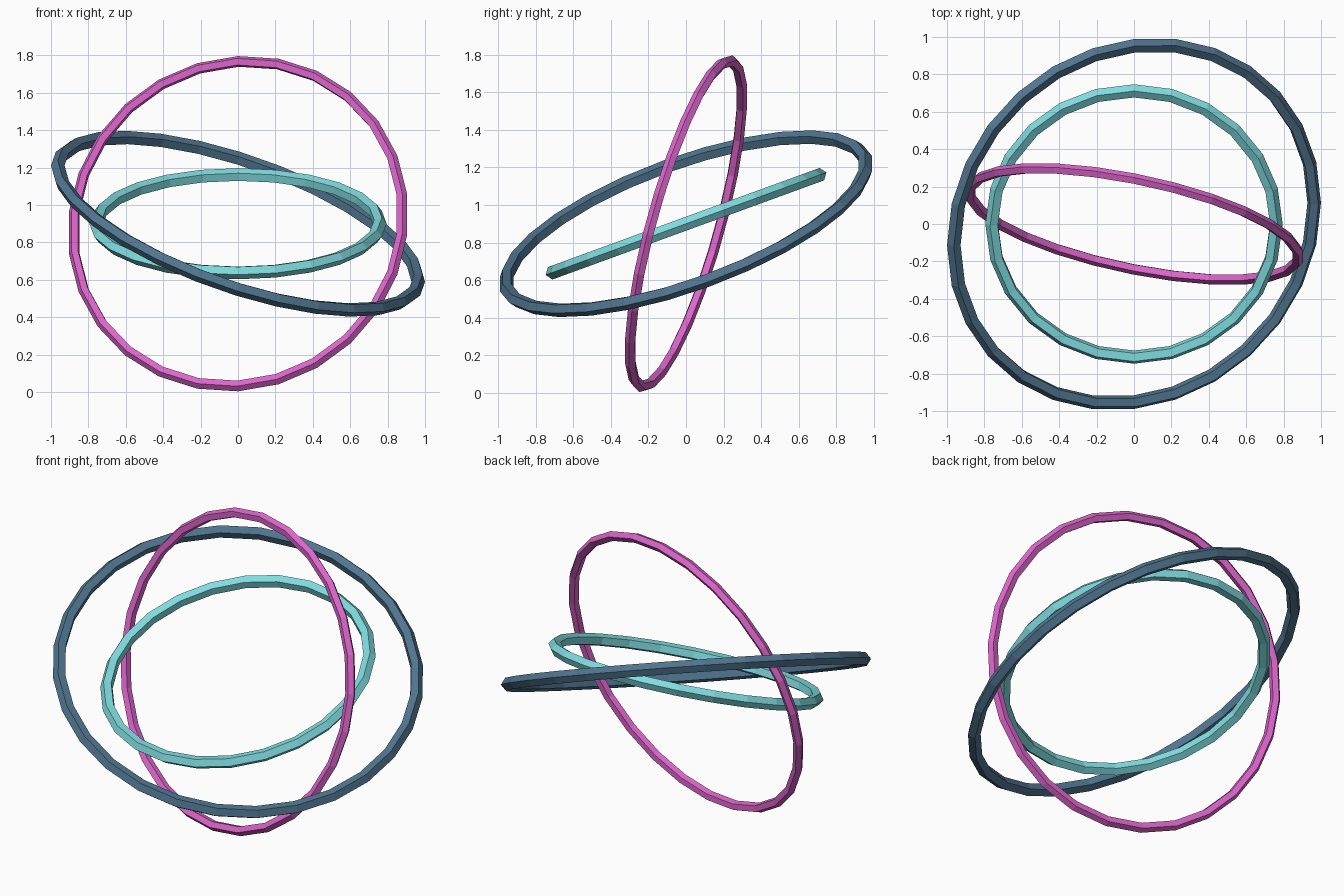
import bpy
import bmesh
from math import cos, sin, tau
from mathutils import Matrix, Vector

cube = bpy.data.objects.get("Cube")
if cube:
    bpy.data.objects.remove(cube, do_unlink=True)

CENTRE = Vector((0, 0, 0.9))
TUBE_SIDES = 5


def make_material(name, colour):
    mat = bpy.data.materials.new(name)
    mat.use_nodes = True
    mat.diffuse_color = (*colour, 1)
    mat.node_tree.nodes["Principled BSDF"].inputs["Base Color"].default_value = (*colour, 1)
    return mat


def make_ring(name, radius, tube, segments, tilt_x, tilt_y, mat):
    """Flat-shaded ring with a five-sided tube, tilted about the shared centre."""
    bm = bmesh.new()
    loops = []
    for i in range(segments):
        turn = Matrix.Rotation(tau * i / segments, 3, 'Z')
        loop = []
        for j in range(TUBE_SIDES):
            a = tau * j / TUBE_SIDES
            loop.append(bm.verts.new(turn @ Vector((0, radius + tube * cos(a), tube * sin(a)))))
        loops.append(loop)
    for i, here in enumerate(loops):
        there = loops[(i + 1) % segments]
        for j in range(TUBE_SIDES):
            k = (j + 1) % TUBE_SIDES
            bm.faces.new((here[j], there[j], there[k], here[k]))
    bmesh.ops.recalc_face_normals(bm, faces=bm.faces)
    mesh = bpy.data.meshes.new(name)
    bm.to_mesh(mesh)
    bm.free()
    mesh.materials.append(mat)
    ring = bpy.data.objects.new(name, mesh)
    bpy.context.collection.objects.link(ring)
    ring.matrix_world = (Matrix.Translation(CENTRE)
                         @ Matrix.Rotation(tilt_x, 4, 'X')
                         @ Matrix.Rotation(tilt_y, 4, 'Y'))
    return ring


# Three nested rings, each with its own tilt
make_ring("inner_ring", 0.758, 0.037, 24, 0.35, 0.0,
          make_material("pale_teal", (0.216, 0.716, 0.745)))
make_ring("upright_ring", 0.9, 0.03, 26, 1.3, -0.2,
          make_material("orchid_pink", (0.723, 0.133, 0.604)))
make_ring("outer_ring", 1.015, 0.038, 28, 0.35, 0.32,
          make_material("slate_blue", (0.08, 0.178, 0.275)))
